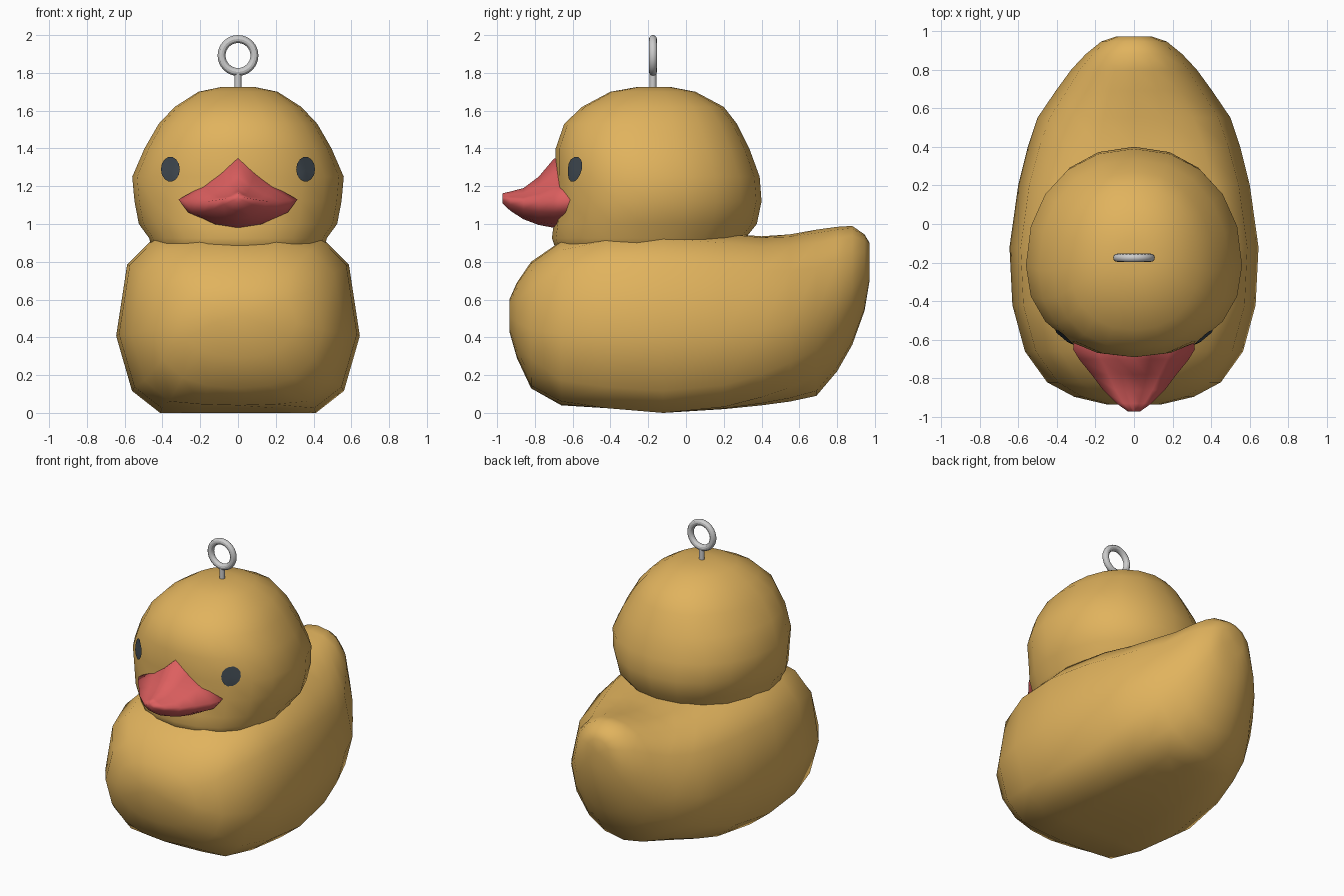
import bpy, bmesh, math
from mathutils import Vector
from mathutils.bvhtree import BVHTree

if "Cube" in bpy.data.objects:
    bpy.data.objects.remove(bpy.data.objects["Cube"])


def material(name, rgb):
    m = bpy.data.materials.new(name)
    m.diffuse_color = (*rgb, 1)
    m.use_nodes = True
    m.node_tree.nodes["Principled BSDF"].inputs["Base Color"].default_value = m.diffuse_color
    return m


YELLOW = material("warm yellow", (0.75, 0.45, 0.11))
RED = material("coral red", (0.72, 0.115, 0.115))
DARK = material("dark slate", (0.05, 0.065, 0.08))
METAL = material("light grey", (0.60, 0.60, 0.60))


def finish(bm, name, mat):
    me = bpy.data.meshes.new(name)
    bm.to_mesh(me)
    ob = bpy.data.objects.new(name, me)
    bpy.context.collection.objects.link(ob)
    me.materials.append(mat)
    for p in me.polygons:
        p.use_smooth = True
    return ob


def loft(rings):
    """Skin closed rings of points and cap both ends with a fan."""
    bm = bmesh.new()
    rows = [[bm.verts.new(p) for p in r] for r in rings]
    n = len(rows[0])
    for a, b in zip(rows, rows[1:]):
        for i in range(n):
            j = (i + 1) % n
            bm.faces.new((a[i], a[j], b[j], b[i]))
    for r in (rows[0], rows[-1]):
        c = bm.verts.new(sum((v.co for v in r), Vector()) / n)
        for i in range(n):
            bm.faces.new((r[i], r[(i + 1) % n], c))
    bmesh.ops.recalc_face_normals(bm, faces=bm.faces[:])
    return bm


def mirrored(half):
    """Close a half section (first and last points on x = 0)."""
    return half + [(-x, z) for x, z in half[-2:0:-1]]


# Body: sections along y, full at the middle and rounder at both ends
FULL = mirrored([(0, 0), (.33, 0), (.64, .0), (.87, .12), (1, .42),
                 (.91, .81), (.7, .95), (.35, 1), (0, 1)])
ROUND = mirrored([(0, 0), (.36, .03), (.66, .12), (.9, .28), (1, .48),
                  (.86, .77), (.58, .92), (.3, .98), (0, 1)])
# y, bottom, top, half width, roundness
body_rows = [(-.935, .43, .60, .14, 1), (-.895, .29, .69, .31, .9),
             (-.82, .13, .80, .45, .7), (-.66, .04, .91, .565, .2),
             (-.42, .025, .96, .63, 0), (-.12, .0, .97, .645, 0),
             (.2, .02, .95, .60, .1), (.4, .04, .935, .55, .4),
             (.55, .06, .945, .50, .7), (.69, .09, .97, .405, 1),
             (.80, .22, .985, .325, 1), (.88, .36, .99, .25, 1),
             (.945, .54, .945, .17, 1), (.972, .70, .90, .09, 1)]
rings = []
for y, lo, hi, w, t in body_rows:
    rings.append([((fx * (1 - t) + rx * t) * w, y,
                   lo + (fz * (1 - t) + rz * t) * (hi - lo))
                  for (fx, fz), (rx, rz) in zip(FULL, ROUND)])
finish(loft(rings), "body", YELLOW)

# Head: horizontal rings, z, front y, back y, half width
head_rows = [(.84, -.68, .28, .45), (.925, -.71, .315, .47),
             (1.0, -.70, .375, .525), (1.12, -.69, .40, .548),
             (1.25, -.69, .39, .56), (1.40, -.69, .335, .495),
             (1.53, -.645, .27, .42), (1.62, -.55, .20, .335),
             (1.70, -.40, .05, .21), (1.725, -.26, -.08, .09)]


def rounded(v):
    return math.copysign(abs(v) ** (2 / 2.15), v)


rings = []
for z, yf, yb, w in head_rows:
    cy = yf + (yb - yf) * .44
    ring = []
    for i in range(20):
        a = math.tau * i / 20
        c = rounded(math.cos(a))
        ring.append((w * rounded(math.sin(a)),
                     cy + c * (yb - cy if c > 0 else cy - yf), z))
    rings.append(ring)
head_bm = loft(rings)
finish(head_bm, "head", YELLOW)
tree = BVHTree.FromBMesh(head_bm)

# Beak: pointed diamond sections, y, half width, middle z, top z, bottom z
UPPER = [(0, 1), (.3, .62), (.6, .3), (1, 0)]
LOWER = [(.84, .45), (.42, .87), (0, 1)]
rings = []
for y, w, mid, top, low in [(-.56, .31, 1.13, 1.36, .98),
                            (-.65, .315, 1.13, 1.36, .98),
                            (-.70, .285, 1.125, 1.345, .98),
                            (-.78, .22, 1.12, 1.25, .995),
                            (-.86, .16, 1.12, 1.19, 1.025),
                            (-.93, .09, 1.13, 1.172, 1.07),
                            (-.972, .03, 1.14, 1.162, 1.11)]:
    half = [(x * w, mid + h * (top - mid)) for x, h in UPPER]
    half += [(x * w, mid - h * (mid - low)) for x, h in LOWER]
    rings.append([(x, y, z) for x, z in mirrored(half)])
finish(loft(rings), "beak", RED)

# Eyes: thin ovals laid on the head surface
for side, label in ((-1, "eye_right"), (1, "eye_left")):
    bm = bmesh.new()

    def on_head(u, v):
        start = Vector((side * (.355 + u), -2, 1.29 + v))
        hit = tree.ray_cast(start, Vector((0, 1, 0)))[0]
        return bm.verts.new(hit + Vector((side * .003, -.008, 0)))

    centre = on_head(0, 0)
    loops = [[on_head(.05 * s * math.cos(math.tau * i / 14),
                      .066 * s * math.sin(math.tau * i / 14))
              for i in range(14)] for s in (.5, 1)]
    for i in range(14):
        j = (i + 1) % 14
        faces = [(centre, loops[0][i], loops[0][j]),
                 (loops[0][i], loops[1][i], loops[1][j], loops[0][j])]
        for f in faces:
            bm.faces.new(f if side > 0 else f[::-1])
    for f in bm.faces:
        f.normal_update()
        if f.normal.y > 0:
            f.normal_flip()
    finish(bm, label, DARK)

# Hanging ring and its stem
bpy.ops.mesh.primitive_torus_add(major_radius=.087, minor_radius=.021,
                                 major_segments=32, minor_segments=12,
                                 location=(0, -.175, 1.892),
                                 rotation=(math.pi / 2, 0, 0))
ring_ob = bpy.context.object
ring_ob.name = "hanging_ring"
bpy.ops.mesh.primitive_cylinder_add(vertices=16, radius=.018, depth=.14,
                                    location=(0, -.175, 1.74))
stem = bpy.context.object
stem.name = "ring_stem"
for ob in (ring_ob, stem):
    ob.data.materials.append(METAL)
    bpy.ops.object.select_all(action='DESELECT')
    ob.select_set(True)
    bpy.context.view_layer.objects.active = ob
    bpy.ops.object.shade_smooth_by_angle()
